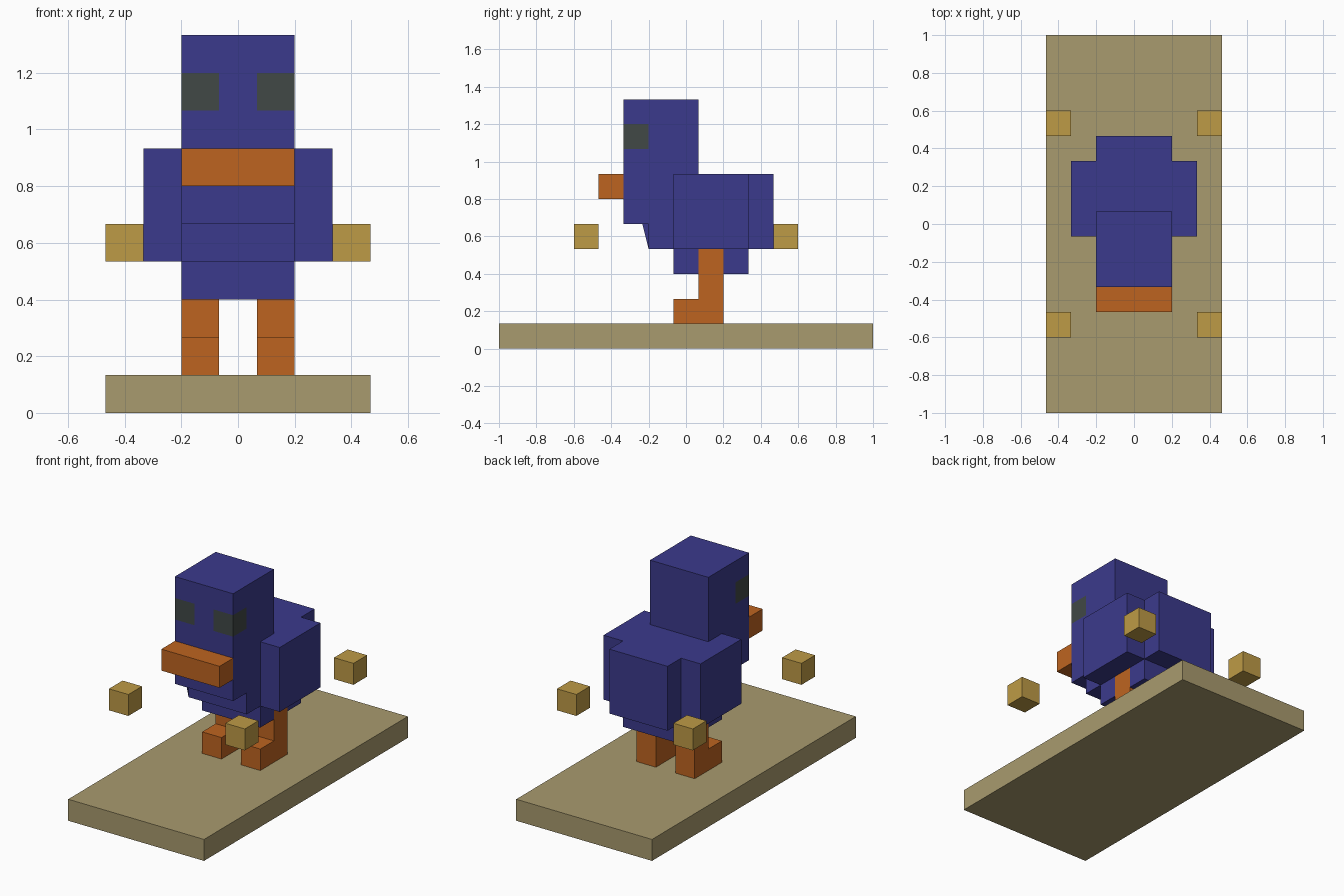
import bpy
import bmesh
from mathutils import Vector

U = 2 / 15  # edge of one block

if "Cube" in bpy.data.objects:
    bpy.data.objects.remove(bpy.data.objects["Cube"], do_unlink=True)


def make_material(name, rgb):
    """Flat material from display (sRGB) values, stored as linear."""
    linear = [((c / 255 + 0.055) / 1.055) ** 2.4 for c in rgb]
    mat = bpy.data.materials.new(name)
    mat.use_nodes = True
    mat.diffuse_color = (*linear, 1)
    mat.node_tree.nodes["Principled BSDF"].inputs["Base Color"].default_value = (*linear, 1)
    return mat


blue = make_material("deep blue", (59, 58, 140))
orange = make_material("orange", (190, 100, 32))
gold = make_material("gold", (190, 155, 70))
tan = make_material("tan", (169, 155, 110))
dark = make_material("dark grey", (65, 72, 70))


def add_object(name, bm, *mats):
    mesh = bpy.data.meshes.new(name)
    bmesh.ops.recalc_face_normals(bm, faces=bm.faces)
    bm.to_mesh(mesh)
    bm.free()
    for mat in mats:
        mesh.materials.append(mat)
    obj = bpy.data.objects.new(name, mesh)
    bpy.context.collection.objects.link(obj)
    return obj


def box(name, mat, x, y, z):
    """Box given by its (low, high) range on each axis, in blocks."""
    low, high = (Vector(corner) * U for corner in zip(x, y, z))
    bm = bmesh.new()
    bmesh.ops.create_cube(bm, size=1)
    bmesh.ops.scale(bm, vec=high - low, verts=bm.verts)
    add_object(name, bm, mat).location = (low + high) / 2


def prism(name, profile, x, *mats):
    """Side profile of (y, z) points extruded across the x range."""
    bm = bmesh.new()
    face = bm.faces.new([bm.verts.new((x[0], y, z)) for y, z in profile])
    new = bmesh.ops.extrude_face_region(bm, geom=[face])["geom"]
    bmesh.ops.translate(bm, vec=(x[1] - x[0], 0, 0),
                        verts=[g for g in new if isinstance(g, bmesh.types.BMVert)])
    bmesh.ops.scale(bm, vec=(U, U, U), verts=bm.verts)
    return add_object(name, bm, *mats)


# Base slab
box("base", tan, (-3.5, 3.5), (-7.5, 7.5), (0, 1))

# Head and body share one stepped side profile
torso = prism("head_and_body",
              [(-2.5, 5), (-2.5, 10), (0.5, 10), (0.5, 7),
               (3.5, 7), (3.5, 4), (-1.5, 4), (-1.5, 5)],
              (-1.5, 1.5), blue, dark)

# Eyes: cut the head faces and colour the front corner blocks
bm = bmesh.new()
bm.from_mesh(torso.data)
for point, normal in [((0, 0, 8), (0, 0, 1)), ((0, 0, 9), (0, 0, 1)),
                      ((0, -1.5, 0), (0, 1, 0)),
                      ((-0.5, 0, 0), (1, 0, 0)), ((0.5, 0, 0), (1, 0, 0))]:
    bmesh.ops.bisect_plane(bm, geom=bm.verts[:] + bm.edges[:] + bm.faces[:],
                           plane_co=Vector(point) * U, plane_no=normal)
for face in bm.faces:
    c = face.calc_center_median() / U
    face.material_index = int(8 < c.z < 9 and c.y < -1.5 and abs(c.x) > 0.5)
bm.to_mesh(torso.data)
bm.free()

# Beak
box("beak", orange, (-1.5, 1.5), (-3.5, -2.5), (6, 7))

# Belly, leaving room for the legs on both sides
box("belly_front", blue, (-1.5, 1.5), (-0.5, 0.5), (3, 4))
box("belly_middle", blue, (-0.5, 0.5), (0.5, 1.5), (3, 4))
box("belly_back", blue, (-1.5, 1.5), (1.5, 2.5), (3, 4))

# Wings, legs with feet, and floating corner blocks
for side, s in (("left", 1), ("right", -1)):
    box(f"wing_{side}", blue, sorted((1.5 * s, 2.5 * s)), (-0.5, 2.5), (4, 7))
    prism(f"leg_{side}",
          [(-0.5, 1), (1.5, 1), (1.5, 4), (0.5, 4), (0.5, 2), (-0.5, 2)],
          sorted((0.5 * s, 1.5 * s)), orange)
    for end, e in (("front", -1), ("back", 1)):
        box(f"floating_block_{end}_{side}", gold, sorted((2.5 * s, 3.5 * s)),
            sorted((3.5 * e, 4.5 * e)), (4, 5))
